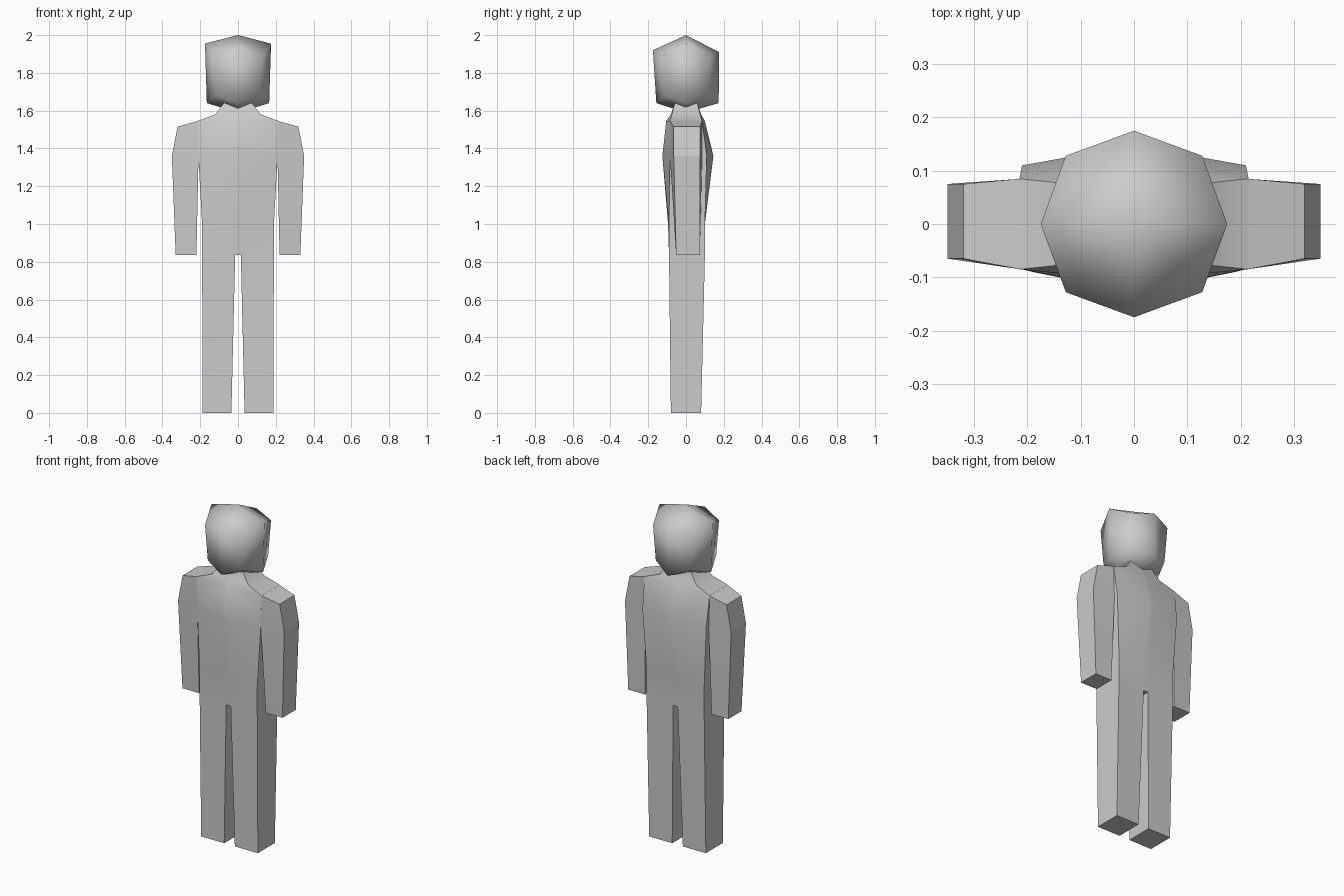
import bpy
import bmesh
from math import radians

cube = bpy.data.objects.get("Cube")
if cube:
    bpy.data.objects.remove(cube, do_unlink=True)

grey = bpy.data.materials.new("plain grey")
grey.use_nodes = True
grey.diffuse_color = (0.6, 0.6, 0.6, 1)
grey.node_tree.nodes["Principled BSDF"].inputs["Base Color"].default_value = (0.6, 0.6, 0.6, 1)


def add_ring(bm, points):
    return [bm.verts.new(p) for p in points]


def bridge(bm, upper, lower, closed=True):
    """Join two rings of equal length with quads."""
    n = len(upper)
    for i in range(n if closed else n - 1):
        j = (i + 1) % n
        bm.faces.new((upper[i], lower[i], lower[j], upper[j]))


def fan(bm, ring, tip, closed=True, up=True):
    """Close a ring with triangles that meet at one point."""
    centre = bm.verts.new(tip)
    n = len(ring)
    for i in range(n if closed else n - 1):
        a, b = ring[i], ring[(i + 1) % n]
        bm.faces.new((a, b, centre) if up else (b, a, centre))


def finish(bm, name, angle, mirror=True):
    mesh = bpy.data.meshes.new(name)
    bm.to_mesh(mesh)
    bm.free()
    mesh.materials.append(grey)
    obj = bpy.data.objects.new(name, mesh)
    bpy.context.collection.objects.link(obj)
    bpy.ops.object.select_all(action='DESELECT')
    obj.select_set(True)
    bpy.context.view_layer.objects.active = obj
    if mirror:
        obj.modifiers.new("Mirror", 'MIRROR')
        bpy.ops.object.modifier_apply(modifier="Mirror")
    bpy.ops.object.shade_smooth_by_angle(angle=radians(angle))
    return obj


# Head: eight-sided block with pointed crown and underside
def head_ring(side, front, back, diag, z_side, z_front, z_back, z_diag):
    return [(0, -front, z_front), (diag, -diag, z_diag), (side, 0, z_side), (diag, diag, z_diag),
            (0, back, z_back), (-diag, diag, z_diag), (-side, 0, z_side), (-diag, -diag, z_diag)]


bm = bmesh.new()
crown = add_ring(bm, head_ring(.175, .175, .175, .128, 1.955, 1.92, 1.91, 1.89))
jaw = add_ring(bm, head_ring(.165, .157, .173, .117, 1.64, 1.64, 1.64, 1.68))
bridge(bm, crown, jaw)
fan(bm, crown, (0, 0, 2))
fan(bm, jaw, (0, 0, 1.59), up=False)
finish(bm, "head", 180, mirror=False)

# Torso and legs: half rings from neck to crotch, then one leg, mirrored
CROTCH = .015
rows = [  # height, half width, front centre, front side, back centre, back side
    (1.64, .075, -.06, -.06, .06, .06),
    (1.58, .12, -.08, -.075, .08, .075),
    (1.545, .215, -.105, -.085, .10, .085),
    (1.36, .21, -.125, -.085, .145, .11),
    (1.0, .19, -.095, -.09, .10, .10),
    (.835, .19, -.09, -.09, .10, .10),
]
bm = bmesh.new()
rings = [add_ring(bm, [(0, fc, z), (CROTCH, fc, z), (w, fs, z),
                       (w, bs, z), (CROTCH, bc, z), (0, bc, z)])
         for z, w, fc, fs, bc, bs in rows]
for upper, lower in zip(rings, rings[1:]):
    bridge(bm, upper, lower, closed=False)
fan(bm, rings[0], (0, 0, 1.61), closed=False)
hip = rings[-1]
bm.faces.new((hip[0], hip[5], hip[4], hip[1]))
foot = add_ring(bm, [(.035, -.08, 0), (.187, -.08, 0), (.187, .08, 0), (.035, .08, 0)])
bridge(bm, hip[1:5], foot)
bm.faces.new(foot[::-1])
finish(bm, "torso_and_legs", 35)

# Arms: tapered boxes with sloped shoulders
arm_rows = [  # inner x, outer x, inner z, outer z, front/back inner, front/back outer
    (.213, .32, 1.545, 1.515, -.085, .085, -.065, .075),
    (.209, .35, 1.36, 1.36, -.085, .085, -.065, .075),
    (.22, .33, .835, .835, -.052, .073, -.052, .073),
]
bm = bmesh.new()
rings = [add_ring(bm, [(xi, fi, zi), (xo, fo, zo), (xo, bo, zo), (xi, bi, zi)])
         for xi, xo, zi, zo, fi, bi, fo, bo in arm_rows]
for upper, lower in zip(rings, rings[1:]):
    bridge(bm, upper, lower)
bm.faces.new(rings[0])
bm.faces.new(rings[-1][::-1])
finish(bm, "arms", 10)
